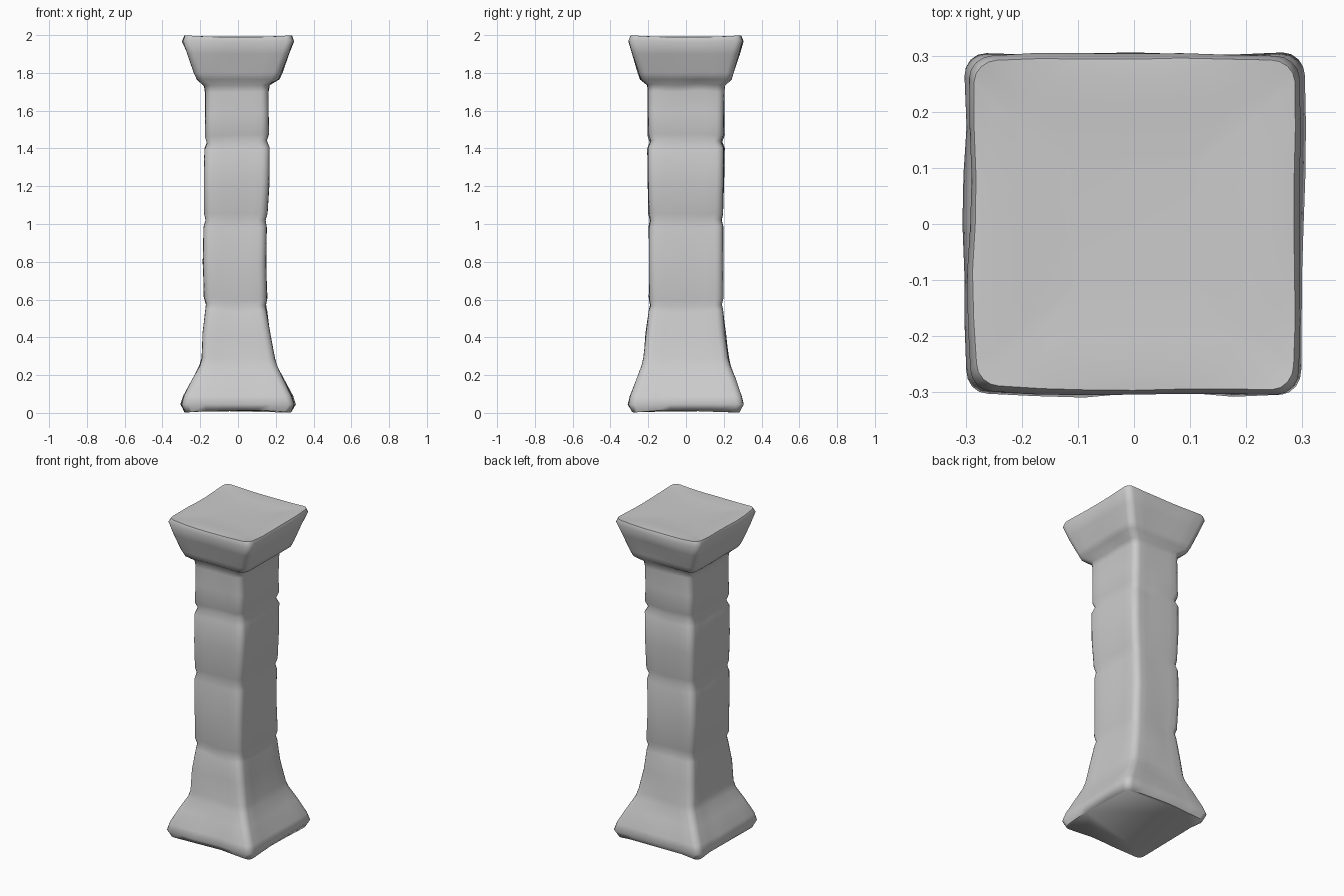
import bpy, bmesh, math
from mathutils import Vector, noise

if "Cube" in bpy.data.objects:
    bpy.data.objects.remove(bpy.data.objects["Cube"])

# z, half width, half depth
FOOT = [(0.014, 0.285, 0.285), (0.045, 0.303, 0.304), (0.09, 0.287, 0.293),
        (0.18, 0.24, 0.26), (0.25, 0.205, 0.234), (0.29, 0.193, 0.225),
        (0.42, 0.178, 0.21), (0.54, 0.163, 0.196)]
CAPITAL = [(1.735, 0.173, 0.205), (1.765, 0.217, 0.242), (1.80, 0.232, 0.253),
           (1.90, 0.268, 0.282), (1.965, 0.295, 0.302), (1.99, 0.285, 0.293)]
JOINTS = [0.57, 1.02, 1.436, 1.735]   # seams between the shaft blocks
SIDE, ARC, RADIUS = 6, 4, 0.04


def shaft():
    """Stacked blocks: a narrow seam, then a slightly bulging block."""
    out = []
    for low, high in zip(JOINTS, JOINTS[1:]):
        out.append((low, 0.158, 0.188))
        for z in (low + 0.035, (low + high) / 2, high - 0.037):
            half = 0.167 + 0.007 * math.exp(-((z - 1.3) / 0.15) ** 2)
            out.append((z, half, 0.196 + 0.006 * (z > 1.1)))
    return out


def outline(hx, hy, r):
    """Rounded rectangle with evenly divided sides."""
    signs = [(1, 1), (-1, 1), (-1, -1), (1, -1)]
    arcs = []
    for i, (sx, sy) in enumerate(signs):
        angles = [math.pi / 2 * (i + k / ARC) for k in range(ARC + 1)]
        arcs.append([Vector((sx * (hx - r) + r * math.cos(a),
                             sy * (hy - r) + r * math.sin(a), 0)) for a in angles])
    pts = []
    for i, arc in enumerate(arcs):
        end = arcs[(i + 1) % 4][0]
        pts += arc + [arc[-1].lerp(end, k / SIDE) for k in range(1, SIDE)]
    return pts


def bridge(bm, a, b):
    n = len(a)
    for i in range(n):
        j = (i + 1) % n
        bm.faces.new((a[i], a[j], b[j], b[i]))


bm = bmesh.new()
rings = []
for z, hx, hy in FOOT + shaft() + CAPITAL:
    # the middle of the shaft leans slightly to the left
    lean = -0.006 * (0.3 < z < 1.76) - 0.014 * math.exp(-((z - 0.82) / 0.25) ** 2)
    ring = []
    for p in outline(hx, hy, RADIUS):
        corner = min(abs(p.x) / hx, abs(p.y) / hy) ** 3
        p.z = z
        # hand-hewn waviness
        w = 1 + noise.noise(p * 6) * 0.03
        p.x, p.y = p.x * w + lean, p.y * w
        if 0.5 < z < 1.75:
            p.z += noise.noise(Vector((p.x * 7, p.y * 7, z))) * 0.014
        elif z < 0.02:
            p.z -= 0.014 * corner
        elif z > 1.95:
            p.z += 0.01 * corner
        ring.append(bm.verts.new(p))
    rings.append(ring)
for a, b in zip(rings, rings[1:]):
    bridge(bm, a, b)

# dished top, flat underside
prev = rings[-1]
for s in (0.9, 0.7, 0.4):
    ring = [bm.verts.new((v.co.x * s, v.co.y * s, 1.977 + 0.017 * s)) for v in rings[-1]]
    bridge(bm, prev, ring)
    prev = ring
bm.faces.new(prev)
bm.faces.new(list(reversed(rings[0])))
bmesh.ops.recalc_face_normals(bm, faces=bm.faces)

mesh = bpy.data.meshes.new("stone_pillar")
bm.to_mesh(mesh)
bm.free()
pillar = bpy.data.objects.new("stone_pillar", mesh)
bpy.context.collection.objects.link(pillar)
bpy.context.view_layer.objects.active = pillar
pillar.select_set(True)
bpy.ops.object.shade_smooth_by_angle(angle=math.radians(60))
